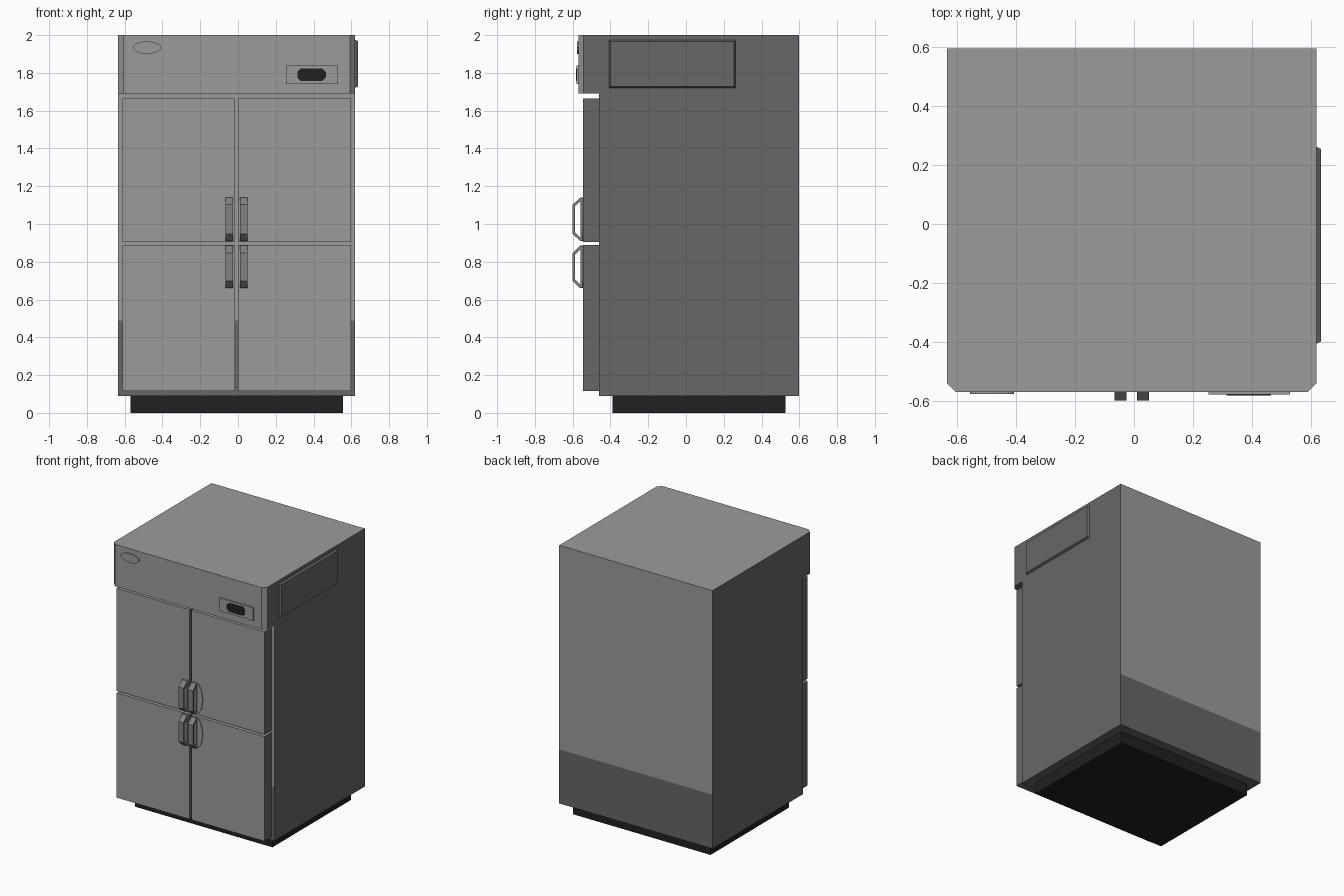
import bpy, bmesh, math
from mathutils import Vector

if "Cube" in bpy.data.objects:
    bpy.data.objects.remove(bpy.data.objects["Cube"])

CX = -0.0075  # centre line of the cabinet and doors


def material(name, v):
    m = bpy.data.materials.new(name)
    m.diffuse_color = (v, v, v, 1)
    m.use_nodes = True
    m.node_tree.nodes["Principled BSDF"].inputs["Base Color"].default_value = m.diffuse_color
    return m


STEEL = material("light steel", 0.33)
DARK = material("dark steel", 0.135)
BLACK = material("black", 0.015)
HANDLE = material("handle grey", 0.22)


def finish(name, bm, mats, rule=None):
    bmesh.ops.recalc_face_normals(bm, faces=bm.faces)
    bm.normal_update()
    if rule:
        for f in bm.faces:
            f.material_index = 1 if rule(f) else 0
    me = bpy.data.meshes.new(name)
    bm.to_mesh(me)
    bm.free()
    for m in mats:
        me.materials.append(m)
    ob = bpy.data.objects.new(name, me)
    bpy.context.collection.objects.link(ob)
    return ob


def prism(points, offset):
    """Extrude a flat outline by an offset vector."""
    bm = bmesh.new()
    face = bm.faces.new([bm.verts.new(p) for p in points])
    ext = bmesh.ops.extrude_face_region(bm, geom=[face])
    for v in ext["geom"]:
        if isinstance(v, bmesh.types.BMVert):
            v.co += Vector(offset)
    return bm


def box(x0, x1, y0, y1, z0, z1):
    return prism([(x0, y0, z0), (x1, y0, z0), (x1, y1, z0), (x0, y1, z0)], (0, 0, z1 - z0))


def side_or_under(f):
    return abs(f.normal.x) > 0.9 or f.normal.z < -0.5


# cabinet with overhanging header, chamfered front corners, darker lower band
profile = [(-0.46, 0.09), (0.597, 0.09), (0.597, 2), (-0.57, 2), (-0.57, 1.69), (-0.46, 1.69)]
bm = prism([(-0.635, y, z) for y, z in profile], (1.255, 0, 0))
corners = [e for e in bm.edges if all(v.co.y < -0.56 for v in e.verts)
           and abs(e.verts[0].co.x - e.verts[1].co.x) < 0.01]
bmesh.ops.bevel(bm, geom=corners, offset=0.028, segments=1, affect='EDGES')
bmesh.ops.bisect_plane(bm, geom=bm.verts[:] + bm.edges[:] + bm.faces[:],
                       plane_co=(0, 0, 0.49), plane_no=(0, 0, 1))
finish("cabinet", bm, [STEEL, DARK],
       lambda f: side_or_under(f) or f.calc_center_median().z < 0.49)

# recessed base
finish("base", box(-0.57, 0.555, -0.39, 0.527, 0, 0.09), [BLACK])

# side panel with tapered rim
bm = box(0.619, 0.635, -0.407, 0.263, 1.72, 1.975)
mid = Vector((0, -0.072, 1.8475))
for v in bm.verts:
    if v.co.x > 0.63:
        v.co.y -= math.copysign(0.008, v.co.y - mid.y)
        v.co.z -= math.copysign(0.008, v.co.z - mid.z)
finish("side_panel", bm, [DARK])

# four doors, each with a handle and a rounded handle plate
for row, z0, z1, h0, h1 in (("upper", 0.905, 1.665, 0.91, 1.14), ("lower", 0.115, 0.89, 0.66, 0.885)):
    for side, s in (("left", -1), ("right", 1)):
        def X(d):
            return CX + s * d
        finish(f"{row}_{side}_door", box(X(0.008), X(0.605), -0.545, -0.46, z0, z1),
               [STEEL, DARK], side_or_under)
        zc, hz = (h0 + h1) / 2, (h1 - h0) / 2
        plate = [(X(0.015), -0.545, h0)]
        for i in range(9):
            a = -math.pi / 2 + math.pi * i / 8
            plate.append((X(0.05 + 0.052 * math.cos(a)), -0.545, zc + hz * math.sin(a)))
        plate.append((X(0.015), -0.545, h1))
        finish(f"{row}_{side}_handle_plate", prism(plate, (0, -0.006, 0)), [STEEL])
        outline = [(-0.545, h1), (-0.56, h1), (-0.6, h1 - 0.038), (-0.6, h0 + 0.038),
                   (-0.56, h0), (-0.545, h0), (-0.545, h0 + 0.02), (-0.56, h0 + 0.02),
                   (-0.587, h0 + 0.046), (-0.587, h1 - 0.046), (-0.56, h1 - 0.02), (-0.545, h1 - 0.02)]
        finish(f"{row}_{side}_handle",
               prism([(X(0.018), y, z) for y, z in outline], (s * 0.04, 0, 0)), [HANDLE])
        finish(f"{row}_{side}_handle_foot",
               box(X(0.018), X(0.058), -0.558, -0.545, h0 + 0.01, h1 - 0.01), [HANDLE])

# blank oval badge on the header
oval = [(-0.482 + 0.075 * math.cos(i * math.pi / 8), -0.57, 1.934 + 0.033 * math.sin(i * math.pi / 8))
        for i in range(16)]
finish("oval_badge", prism(oval, (0, -0.008, 0)), [STEEL])

# control panel with dark screen
finish("control_panel", box(0.253, 0.53, -0.58, -0.57, 1.742, 1.838), [STEEL])
c = 0.018
screen = [(0.315 + c, 1.757), (0.465 - c, 1.757), (0.465, 1.757 + c), (0.465, 1.823 - c),
          (0.465 - c, 1.823), (0.315 + c, 1.823), (0.315, 1.823 - c), (0.315, 1.757 + c)]
finish("control_screen", prism([(x, -0.58, z) for x, z in screen], (0, -0.002, 0)), [BLACK])
